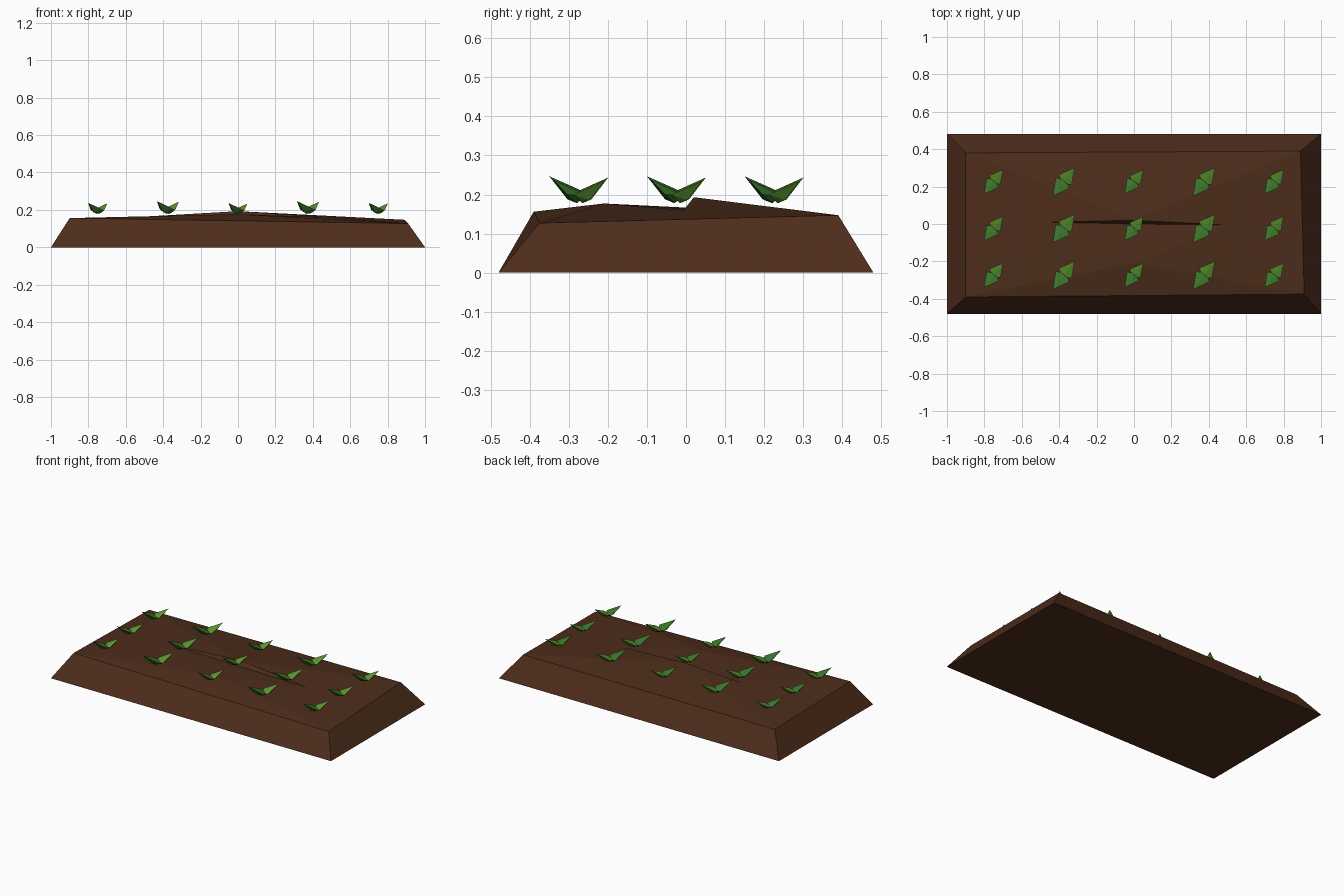
import bpy, bmesh
from mathutils import Vector

if "Cube" in bpy.data.objects:
    bpy.data.objects.remove(bpy.data.objects["Cube"])

def material(name, rgb):
    m = bpy.data.materials.new(name)
    m.diffuse_color = (*rgb, 1)
    m.use_nodes = True
    m.node_tree.nodes["Principled BSDF"].inputs["Base Color"].default_value = m.diffuse_color
    return m

def finish(name, bm, mat):
    bmesh.ops.recalc_face_normals(bm, faces=bm.faces[:])
    me = bpy.data.meshes.new(name)
    bm.to_mesh(me)
    bm.free()
    me.materials.append(mat)
    ob = bpy.data.objects.new(name, me)
    bpy.context.collection.objects.link(ob)
    return ob

soil = material("soil", (0.075, 0.026, 0.011))
leaf_dark = material("leaf_dark", (0.045, 0.19, 0.025))
leaf_light = material("leaf_light", (0.11, 0.32, 0.03))

# Soil bed: sloping sides, uneven top with a shallow furrow
pts = dict(
    a=(-1, -.48, 0), b=(1, -.48, 0), c=(1, .48, 0), d=(-1, .48, 0),
    A=(-.9, -.39, .156), B=(.91, -.375, .127), C=(.89, .39, .147), D=(-.9, .38, .14),
    F=(0, -.21, .177), V=(0, 0, .164), P=(0, .02, .193),
    L=(-.47, .01, .166), R=(.5, -.006, .16))
faces = ("dcba abBA bcCB cdDC daAD "
         "ABF AFL FVL FRV FBR BCR RCP CDP DLP DAL LVP VRP").split()
bm = bmesh.new()
v = {k: bm.verts.new(p) for k, p in pts.items()}
for f in faces:
    bm.faces.new([v[k] for k in f])
finish("soil_bed", bm, soil)

# Leaf: faceted pointed wedge given as (outward, sideways, up)
LEAF = [(-.015, 0, .018), (.012, .046, .026), (.012, -.046, .026),
        (.01, 0, 0), (.04, 0, .01), (.098, 0, .069)]

def leaf(name, centre, direction, size, mat):
    u = Vector((*direction, 0)).normalized()
    w = Vector((-u.y, u.x, 0))
    bm = bmesh.new()
    for r, s, z in LEAF:
        bm.verts.new(Vector(centre) + size * (u * r + w * s + Vector((0, 0, z))))
    bmesh.ops.convex_hull(bm, input=bm.verts[:])
    finish(name, bm, mat)

# Seedlings: five columns by three rows, two leaves each
for i, (x, size) in enumerate([(-.75, .87), (-.375, 1), (0, .85), (.375, 1), (.75, .87)]):
    for j, y in enumerate((-.272, -.022, .228)):
        p = (x, y, .178)
        leaf(f"seedling_{i}_{j}_front_leaf", p, (-.6, -.8), size, leaf_dark)
        leaf(f"seedling_{i}_{j}_back_leaf", p, (.62, .78), size * .95, leaf_light)
